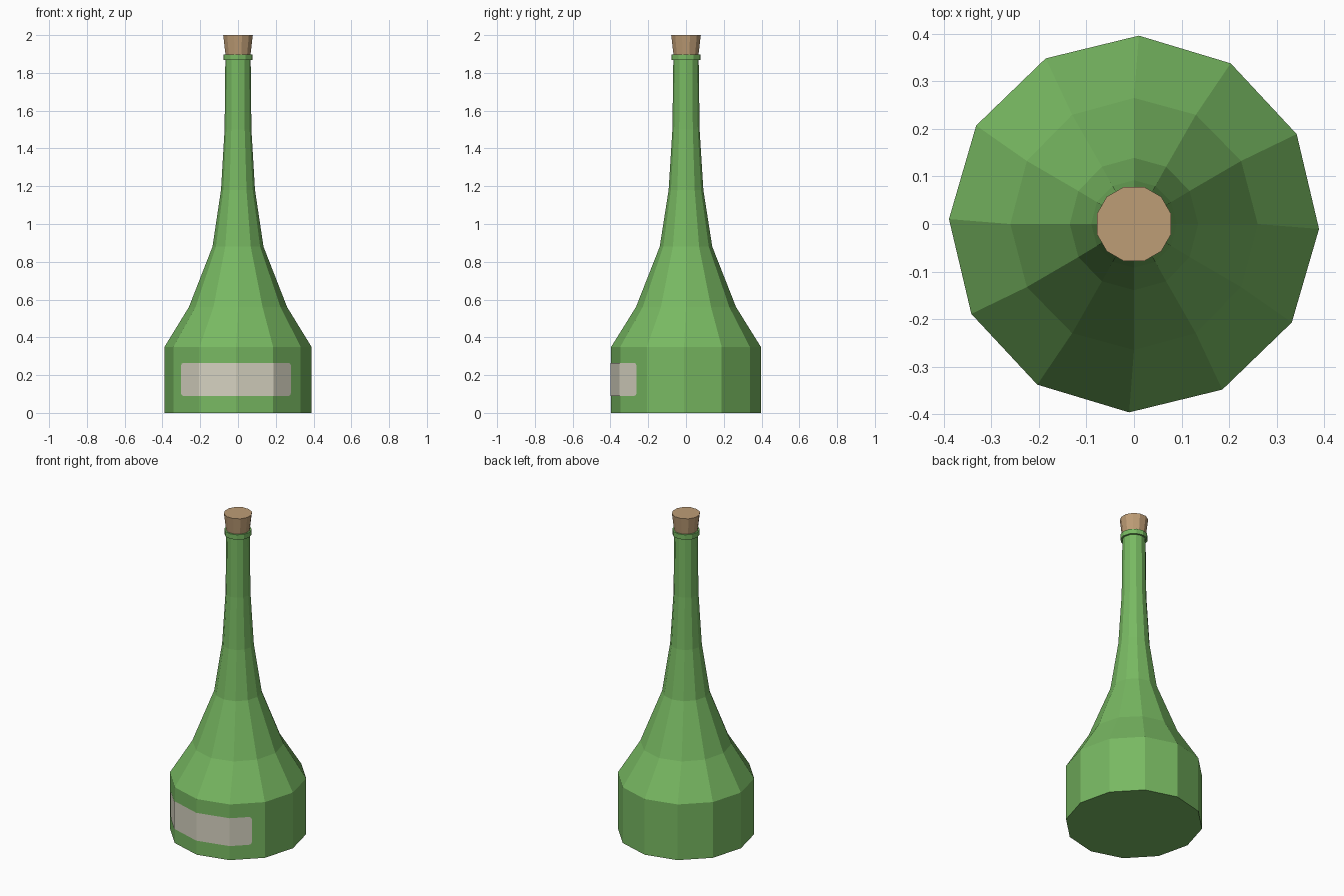
import bpy, math

if "Cube" in bpy.data.objects:
    bpy.data.objects.remove(bpy.data.objects["Cube"])

SIDES = 12

def material(name, rgb):
    m = bpy.data.materials.new(name)
    m.diffuse_color = (*rgb, 1)
    m.use_nodes = True
    m.node_tree.nodes["Principled BSDF"].inputs["Base Color"].default_value = m.diffuse_color
    return m

green = material("green_glass", (0.188, 0.485, 0.122))
cream = material("cream_paper", (0.67, 0.645, 0.53))
tan = material("tan_cork", (0.515, 0.337, 0.181))

def add_mesh(name, verts, faces, mat):
    me = bpy.data.meshes.new(name)
    me.from_pydata(verts, [], faces)
    me.materials.append(mat)
    ob = bpy.data.objects.new(name, me)
    bpy.context.collection.objects.link(ob)
    return ob

def lathe(name, rings, mat):
    """Closed 12-sided solid from (radius x, radius y, z, turn in degrees) rings."""
    verts, faces = [], []
    for rx, ry, z, turn in rings:
        for i in range(SIDES):
            a = math.radians(turn + i * 360 / SIDES)
            verts.append((rx * math.cos(a), ry * math.sin(a), z))
    for k in range(len(rings) - 1):
        for i in range(SIDES):
            j = (i + 1) % SIDES
            a, b = k * SIDES, (k + 1) * SIDES
            faces.append((a + i, a + j, b + j, b + i))
    faces.append(tuple(reversed(range(SIDES))))
    faces.append(tuple(range(len(verts) - SIDES, len(verts))))
    return add_mesh(name, verts, faces, mat)

# Bottle body, shoulder and neck
RX, RY, TURN = 0.389, 0.396, -1.5
lathe("bottle", [
    (RX, RY, 0.0, TURN), (RX, RY, 0.35, TURN),
    (0.26, 0.265, 0.56, 0), (0.135, 0.139, 0.88, 0),
    (0.09, 0.092, 1.18, 0), (0.071, 0.072, 1.5, 0),
    (0.067, 0.067, 1.88, 0)], green)

# Lip ring around the mouth
lathe("lip_ring", [(0.078, 0.078, 1.867, 0), (0.078, 0.078, 1.898, 0)], green)

# Tapered cork
lathe("cork", [(0.066, 0.066, 1.87, 15), (0.069, 0.069, 1.9, 15),
               (0.081, 0.081, 2.0, 15)], tan)

# Paper label wrapped on the front facets, with rounded ends
def wall_point(deg, z):
    step = 360 / SIDES
    off = (deg - TURN) % step - step / 2
    r = math.cos(math.radians(step / 2)) / math.cos(math.radians(off))
    a = math.radians(deg)
    return ((RX + 0.004) * r * math.cos(a), (RY + 0.004) * r * math.sin(a), z)

columns = [(217.8, 0.014), (218.6, 0.004), (220.5, 0), (238.5, 0), (268.5, 0),
           (298.5, 0), (314.8, 0), (316.6, 0.004), (317.4, 0.014)]
verts = []
for deg, inset in columns:
    verts += [wall_point(deg, 0.09 + inset), wall_point(deg, 0.265 - inset)]
faces = [(2 * i, 2 * i + 2, 2 * i + 3, 2 * i + 1) for i in range(len(columns) - 1)]
add_mesh("label", verts, faces, cream)
